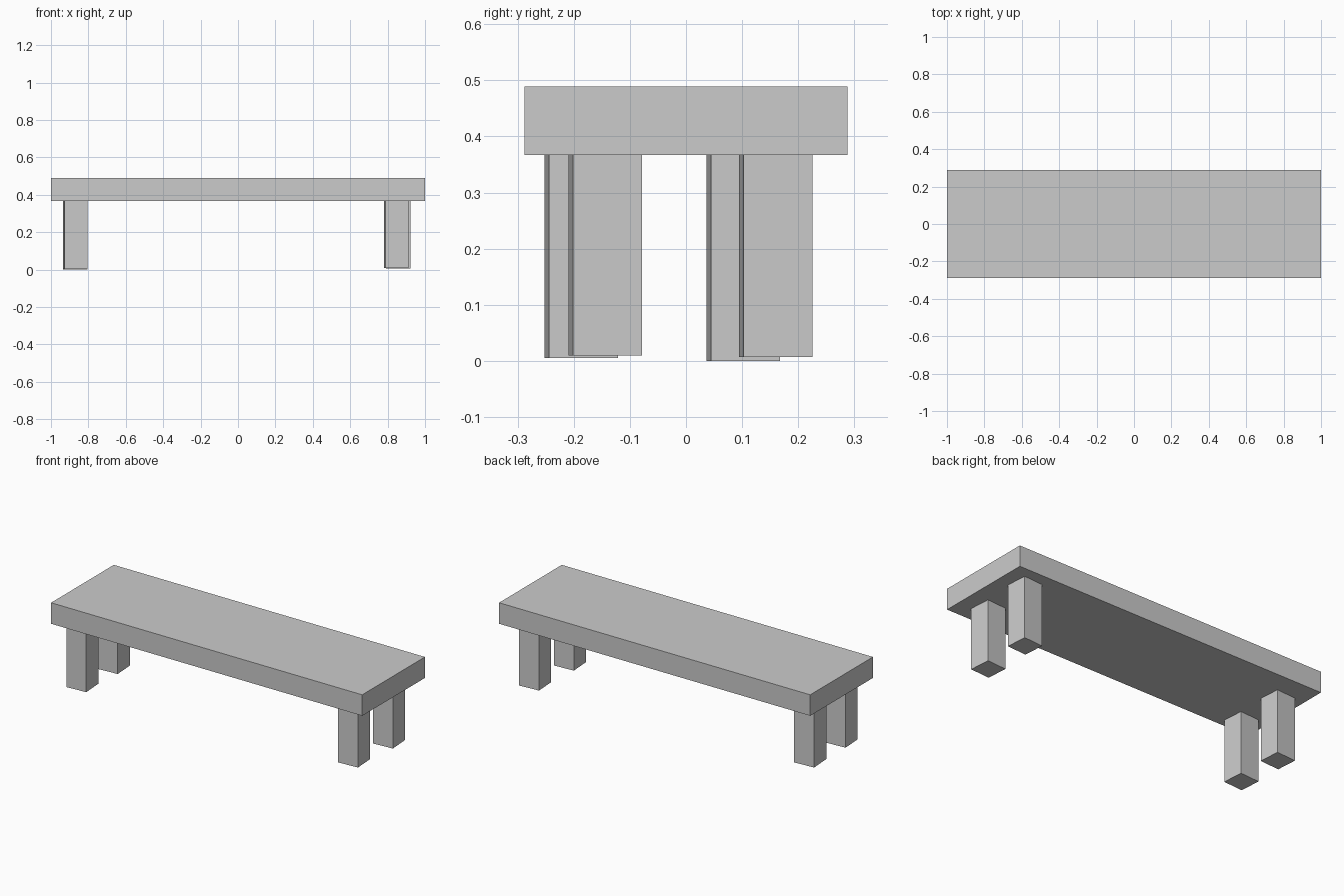
import bpy
from math import radians

if "Cube" in bpy.data.objects:
    bpy.data.objects.remove(bpy.data.objects["Cube"])


def box(name, centre, size, turn=0.0):
    bpy.ops.mesh.primitive_cube_add(size=1, location=centre, rotation=(0, 0, radians(turn)))
    ob = bpy.context.object
    ob.name = name
    ob.scale = size
    bpy.ops.object.transform_apply(location=False, rotation=False, scale=True)
    return ob


SEAT_BOTTOM, SEAT_TOP = 0.367, 0.489
LEG_WIDTH = 0.123

# Long flat seat slab
box("seat", (0, 0, (SEAT_BOTTOM + SEAT_TOP) / 2), (2, 0.576, SEAT_TOP - SEAT_BOTTOM))

# Four square legs, slightly twisted and unevenly placed: x, y, foot height
legs = {
    "front_left_leg": (-0.870, -0.187, 0.005),
    "front_right_leg": (0.847, -0.144, 0.010),
    "back_left_leg": (-0.870, 0.102, 0.0),
    "back_right_leg": (0.858, 0.160, 0.007),
}
for name, (x, y, foot) in legs.items():
    top = SEAT_BOTTOM + 0.002
    box(name, (x, y, (foot + top) / 2), (LEG_WIDTH, LEG_WIDTH, top - foot), turn=3.8)
